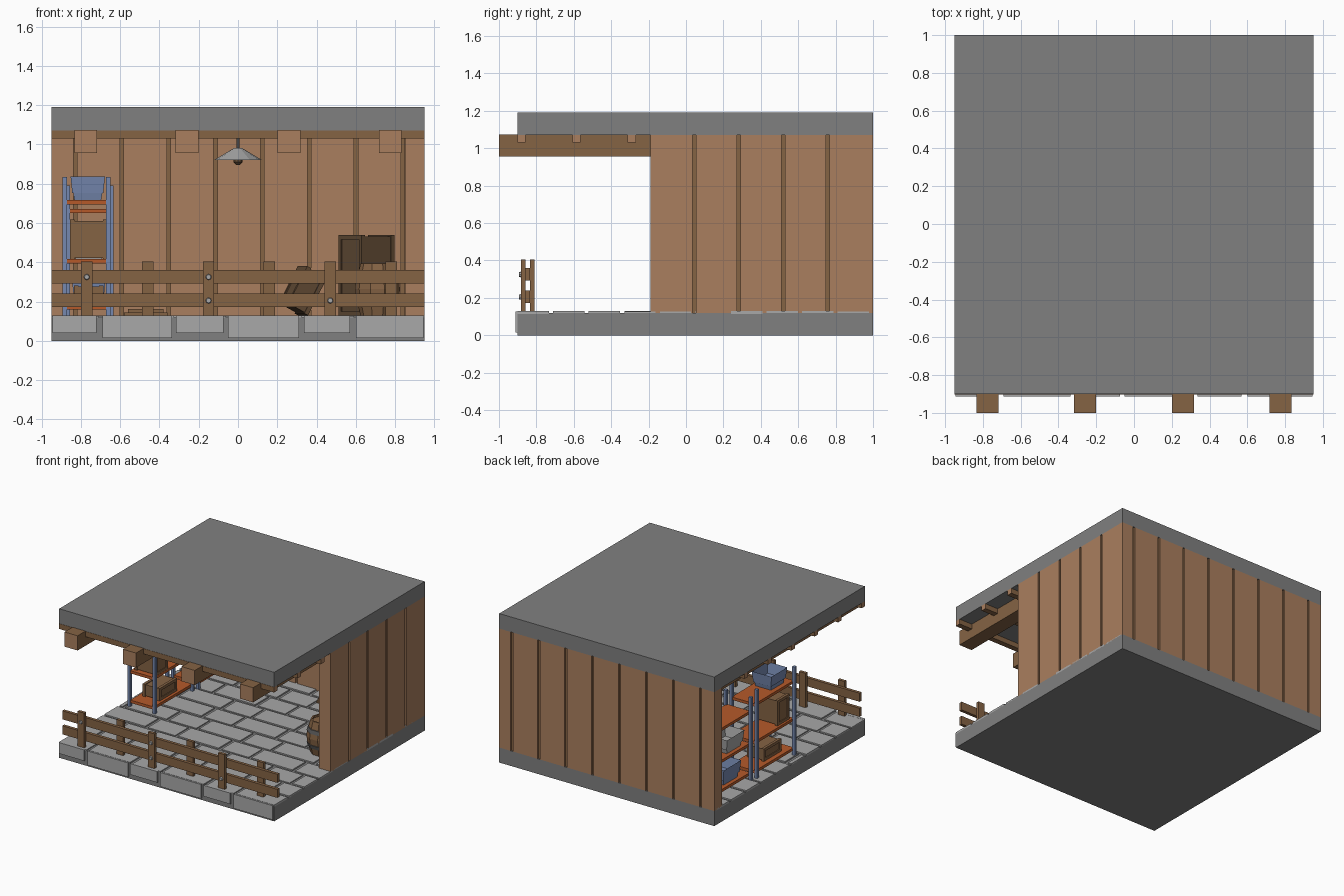
import bpy, bmesh, math
from mathutils import Matrix, Vector

if "Cube" in bpy.data.objects:
    bpy.data.objects.remove(bpy.data.objects["Cube"])


def mat(name, r, g, b):
    lin = [((c / 255 + 0.055) / 1.055) ** 2.4 for c in (r, g, b)]
    m = bpy.data.materials.new(name)
    m.diffuse_color = (*lin, 1)
    m.use_nodes = True
    m.node_tree.nodes["Principled BSDF"].inputs["Base Color"].default_value = m.diffuse_color
    return m


CONCRETE = mat("concrete grey", 128, 128, 128)
STONE = mat("light stone", 168, 168, 168)
WALL = mat("light wood", 170, 127, 94)
WOOD = mat("brown wood", 133, 99, 68)
DARK = mat("dark wood", 98, 75, 53)
ORANGE = mat("orange shelf", 182, 90, 42)
BLUE = mat("blue metal", 118, 137, 176)
IRON = mat("dark iron", 92, 92, 92)


def finish(name, bm, *mats):
    bmesh.ops.recalc_face_normals(bm, faces=bm.faces)
    me = bpy.data.meshes.new(name)
    bm.to_mesh(me)
    bm.free()
    for m in mats:
        me.materials.append(m)
    ob = bpy.data.objects.new(name, me)
    bpy.context.collection.objects.link(ob)
    return ob


def add_box(bm, x0, x1, y0, y1, z0, z1):
    m = Matrix.Translation(((x0 + x1) / 2, (y0 + y1) / 2, (z0 + z1) / 2)) @ \
        Matrix.Diagonal((x1 - x0, y1 - y0, z1 - z0, 1))
    return bmesh.ops.create_cube(bm, size=1, matrix=m)["verts"]


def boxes(name, material, dims):
    bm = bmesh.new()
    for d in dims:
        add_box(bm, *d)
    return finish(name, bm, material)


def timber(name, dims, axis):
    """Brown timber with light end grain."""
    ob = boxes(name, WOOD, [dims])
    ob.data.materials.append(WALL)
    for p in ob.data.polygons:
        p.material_index = int(abs(p.normal[axis]) > 0.9)


def lathe(name, profile, n, loc, *mats, rule=None):
    bm = bmesh.new()
    rings = [[bm.verts.new((loc[0] + r * math.cos(2 * math.pi * i / n),
                            loc[1] + r * math.sin(2 * math.pi * i / n), loc[2] + z))
              for i in range(n)] for r, z in profile]
    for k in range(len(rings) - 1):
        for i in range(n):
            j = (i + 1) % n
            f = bm.faces.new((rings[k][i], rings[k][j], rings[k + 1][j], rings[k + 1][i]))
            f.material_index = int(bool(rule and rule(k)))
    bm.faces.new(rings[0])
    bm.faces.new(rings[-1])
    return finish(name, bm, *mats)


def bin_box(name, material, x, y, z, sx, sy, h):
    """Open bin that widens to the top."""
    bm = bmesh.new()
    vs = add_box(bm, x - sx / 2, x + sx / 2, y - sy / 2, y + sy / 2, z, z + h)
    for v in vs:
        if v.co.z < z + h / 2:
            v.co.x = x + (v.co.x - x) * 0.78
            v.co.y = y + (v.co.y - y) * 0.78
    bm.normal_update()
    top = max(bm.faces, key=lambda f: f.calc_center_median().z)
    bmesh.ops.inset_region(bm, faces=[top], thickness=0.012)
    for v in top.verts:
        v.co.z -= h * 0.7
    finish(name, bm, material)


def crate(name, material, loc, size, rot):
    """Crate with corner battens."""
    sx, sy, sz = (s / 2 for s in size)
    e, t = 0.006, 0.022
    dims = [(-sx + e, sx - e, -sy + e, sy - e, -sz + e, sz - e)]
    for a in (-1, 1):
        for b in (-1, 1):
            X = sorted((a * sx, a * (sx - t)))
            Y = sorted((b * sy, b * (sy - t)))
            Z = sorted((b * sz, b * (sz - t)))
            dims += [(*X, *Y, -sz, sz), (*X, -sy, sy, *Z)]
    ob = boxes(name, material, dims)
    ob.location = loc
    ob.rotation_euler = rot


# floor slab and roof
boxes("floor_slab", CONCRETE, [(-0.95, 0.95, -0.9, 1, 0, 0.12)])
boxes("roof_slab", CONCRETE, [(-0.95, 0.95, -0.9, 1, 1.07, 1.19)])

# floor stones: brick rows of alternating short and long stones
stones = []
for row in range(10):
    y0 = -0.9 + row * 0.19
    x, k = -0.95 - (row % 3) * 0.21, row % 2
    while x < 0.94:
        w = 0.36 if k % 2 else 0.24
        a, b = max(x, -0.95), min(x + w, 0.95)
        if b - a > 0.03:
            stones.append((a, b, y0, y0 + 0.168, 0.115, 0.13 if k % 2 else 0.127))
        x, k = x + w + 0.025, k + 1
boxes("floor_stones", STONE, stones)
fronts = [(-0.945, -0.72), (-0.69, -0.335), (-0.315, -0.075),
          (-0.05, 0.31), (0.335, 0.57), (0.6, 0.945)]
boxes("front_stones", STONE, [(a, b, -0.912, -0.89, 0.015 if i % 2 else 0.04,
                               0.128) for i, (a, b) in enumerate(fronts)])

# board walls with dark recessed seams
seams = [-0.95] + [-0.83 + 0.2385 * i for i in range(8)] + [0.95]
boards = [(a + (0.009 if i else 0), b - (0.009 if i < 8 else 0), 0.9, 1, 0.12, 1.07)
          for i, (a, b) in enumerate(zip(seams, seams[1:]))]
boxes("back_wall_boards", WALL, boards)
boxes("back_wall_seams", WOOD, [(-0.94, 0.94, 0.91, 0.99, 0.12, 1.07)])
seams = [-0.19] + [0.045 + 0.2375 * i for i in range(4)] + [0.99]
boxes("right_wall_boards", WALL, [(0.85, 0.95, a + (0.009 if i else 0), b - 0.009, 0.12, 1.07)
                                  for i, (a, b) in enumerate(zip(seams, seams[1:]))])
boxes("right_wall_seams", WOOD, [(0.86, 0.94, -0.18, 0.985, 0.12, 1.07)])

# roof beams and purlins
for x in (-0.775, -0.26, 0.26, 0.775):
    timber("roof_beam", (x - 0.058, x + 0.058, -1, 0.9, 0.957, 1.074), 1)
for i in range(6):
    y = -0.88 + i * 0.295
    timber("roof_purlin", (-0.95, 0.95 if y < -0.2 else 0.86, y - 0.022, y + 0.022, 1.03, 1.072), 0)

# fence with bolts
boxes("fence_rails", WOOD, [(-0.95, 0.95, -0.86, -0.835, z, z + 0.068) for z in (0.172, 0.292)])
posts = []
for i in range(6):
    x, y = -0.77 + i * 0.31, (-0.835 if i % 2 else -0.882)
    posts.append((x - 0.029, x + 0.029, y, y + 0.024, 0.125, 0.405))
boxes("fence_posts", WOOD, posts)
for x, z in ((-0.77, 0.325), (-0.15, 0.325), (-0.15, 0.205), (0.47, 0.205)):
    bm = bmesh.new()
    bmesh.ops.create_cone(bm, cap_ends=True, segments=8, radius1=0.016, radius2=0.012, depth=0.014,
                          matrix=Matrix.Translation((x, -0.886, z)) @ Matrix.Rotation(math.pi / 2, 4, 'X'))
    finish("fence_bolt", bm, STONE)

# two shelf racks along the open left side
for y0, y1, xo, top, levels in ((-0.12, 0.38, 0, 0.835, (0.16, 0.395, 0.695)),
                                (0.41, 0.87, 0.014, 0.79, (0.16, 0.395, 0.65))):
    boxes("rack_posts", BLUE, [(x - 0.012, x + 0.012, y, y + 0.024, 0.125, top)
                               for x in (-0.882 + xo, -0.661 + xo) for y in (y0, y1 - 0.024)])
    boxes("rack_shelves", ORANGE, [(-0.872 + xo, -0.664 + xo, y0 + 0.005, y1 - 0.005, z, z + 0.022)
                                   for z in levels])

# things on the racks
bin_box("blue_bin_top", BLUE, -0.765, 0.04, 0.717, 0.175, 0.2, 0.12)
crate("rack_box_middle", WOOD, (-0.76, -0.01, 0.517), (0.19, 0.15, 0.2), (0, 0, 0))
crate("rack_box_low", WOOD, (-0.76, 0.1, 0.233), (0.15, 0.22, 0.1), (0, 0, 0))
bin_box("grey_bin", STONE, -0.76, 0.58, 0.417, 0.17, 0.22, 0.12)
bin_box("blue_bin_low", BLUE, -0.76, 0.62, 0.182, 0.17, 0.22, 0.13)

# hanging lamp
lathe("lamp_cable", [(0.008, 0), (0.008, 0.1)], 6, (0, 0.05, 0.97), IRON)
lathe("lamp_shade", [(0.105, 0.002), (0.12, 0), (0.02, 0.06), (0.015, 0.05)], 12, (0, 0.05, 0.922), STONE)
lathe("lamp_bulb", [(0.01, 0), (0.024, 0.014), (0.018, 0.045)], 8, (0, 0.05, 0.896), DARK)

# barrel with iron bands
lathe("barrel", [(0.085, 0), (0.1, 0.06), (0.106, 0.061), (0.114, 0.09), (0.11, 0.091), (0.115, 0.14),
                 (0.11, 0.179), (0.114, 0.18), (0.106, 0.21), (0.1, 0.211), (0.085, 0.27),
                 (0.072, 0.27), (0.072, 0.255)], 10, (0.71, 0.05, 0.125),
      WOOD, IRON, rule=lambda k: k in (1, 2, 3, 6, 7, 8))

# stacked and leaning crates at the back right
turn = math.radians(35)
crate("crate_lower", DARK, (0.655, 0.5, 0.23), (0.205, 0.205, 0.205), (0, 0, turn))
crate("crate_upper", DARK, (0.655, 0.5, 0.436), (0.205, 0.205, 0.205), (0, 0, turn))
crate("crate_leaning", DARK, (0.33, 0.73, 0.255), (0.12, 0.17, 0.22), (0, math.radians(28), 0.3))

# loose planks on the floor
boxes("floor_planks", WOOD, [(-0.58, -0.36, 0.72, 0.78, 0.125, 0.145),
                             (-0.56, -0.38, 0.8, 0.86, 0.125, 0.163)])
